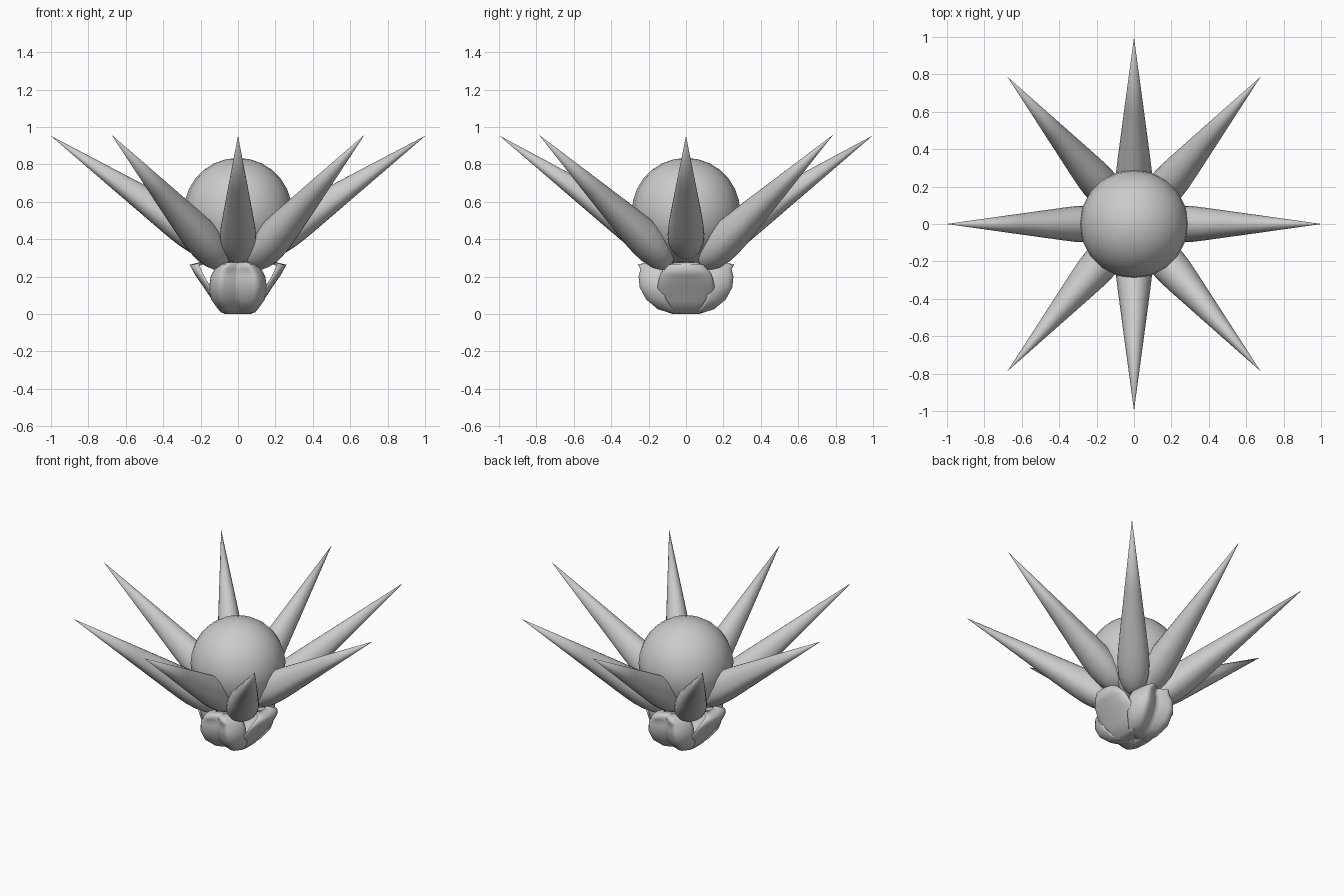
import bpy, bmesh, math
from mathutils import Vector

if "Cube" in bpy.data.objects:
    bpy.data.objects.remove(bpy.data.objects["Cube"])

mat = bpy.data.materials.new("light grey")
mat.diffuse_color = (0.6, 0.6, 0.6, 1)
mat.use_nodes = True
mat.node_tree.nodes["Principled BSDF"].inputs["Base Color"].default_value = mat.diffuse_color


def finish(name, bm):
    bmesh.ops.remove_doubles(bm, verts=bm.verts, dist=1e-5)
    bmesh.ops.recalc_face_normals(bm, faces=bm.faces)
    for f in bm.faces:
        f.smooth = True
    me = bpy.data.meshes.new(name)
    bm.to_mesh(me)
    bm.free()
    me.materials.append(mat)
    ob = bpy.data.objects.new(name, me)
    bpy.context.collection.objects.link(ob)
    return ob


def skin(bm, rows, close):
    n = len(rows[0])
    for a, b in zip(rows, rows[1:]):
        for i in range(n if close else n - 1):
            j = (i + 1) % n
            bm.faces.new((a[i], a[j], b[j], b[i]))


# central ball
bm = bmesh.new()
bmesh.ops.create_uvsphere(bm, u_segments=20, v_segments=14, radius=0.29)
bmesh.ops.translate(bm, verts=bm.verts, vec=(0, 0, 0.545))
finish("central_ball", bm)

# long teardrop spikes: (fraction along axis, radius)
SPIKE = [(0, 0), (0.008, 0.03), (0.03, 0.057), (0.07, 0.08), (0.12, 0.094),
         (0.18, 0.098), (0.24, 0.095), (0.32, 0.086), (0.6, 0.051), (1, 0)]


def spike(name, tip, base_r, base_z):
    tip = Vector(tip)
    out = Vector((tip.x, tip.y, 0)).normalized()
    base = out * base_r + Vector((0, 0, base_z))
    side = Vector((-out.y, out.x, 0))
    up = side.cross(tip - base).normalized()
    if up.z < 0:
        up = -up
    bm = bmesh.new()
    rows = []
    for t, r in SPIKE:
        c = base.lerp(tip, t)
        r = max(r, 0.0004)
        row = []
        for i in range(24):
            a = math.tau * i / 24
            s = math.sin(a)
            s *= 1.2 if s > 0 else 0.8  # fuller on the upper, inner side
            row.append(bm.verts.new(c + side * r * math.cos(a) + up * r * s))
        rows.append(row)
    skin(bm, rows, True)
    bm.faces.new(rows[0])
    bm.faces.new(rows[-1])
    finish(name, bm)


for s in (-1, 1):
    spike("side_spike", (s, 0, 0.952), 0.10, 0.31)
    spike("front_back_spike", (0, s * 0.995, 0.952), 0.06, 0.28)
    for q in (-1, 1):
        spike("diagonal_spike", (s * 0.675, q * 0.785, 0.957), 0.12, 0.25)

# cupped lower petals: (distance out, height, half width)
SMOOTH = [(0, 0.014, 0.015), (0.05, 0.004, 0.05), (0.09, 0.012, 0.085), (0.13, 0.07, 0.13),
          (0.18, 0.145, 0.15), (0.225, 0.21, 0.135), (0.255, 0.262, 0.09), (0.19, 0.277, 0.04)]
LOBED = [(0, 0.014, 0.015), (0.07, 0.004, 0.07), (0.15, 0.03, 0.105), (0.21, 0.08, 0.14),
         (0.245, 0.145, 0.15), (0.25, 0.2, 0.142), (0.24, 0.24, 0.12), (0.255, 0.264, 0.09),
         (0.19, 0.277, 0.05)]


def petal(name, profile, lobed, angle):
    bm = bmesh.new()
    rows = []
    ca, sa = math.cos(angle), math.sin(angle)
    for r, z, w in profile:
        row = []
        for i in range(25):
            v = i / 12 - 1
            drop = 0.18 * v * v
            if lobed:  # crease down the middle, a bulge on each side
                drop = 0.15 * (1 - min(1, abs(v) / 0.45)) ** 1.5 + 1.0 * max(0, abs(v) - 0.45) ** 1.2
            d, y = r * (1 - drop), w * math.sin(v * math.pi / 2)
            row.append(bm.verts.new((d * ca - y * sa, d * sa + y * ca, z)))
        rows.append(row)
    skin(bm, rows, False)
    ob = finish(name, bm)
    m = ob.modifiers.new("thickness", "SOLIDIFY")
    m.thickness = 0.008
    m.offset = 0


for k in range(4):
    lobed = k % 2 == 1
    petal("lobed_petal" if lobed else "smooth_petal", LOBED if lobed else SMOOTH,
          lobed, k * math.pi / 2)
